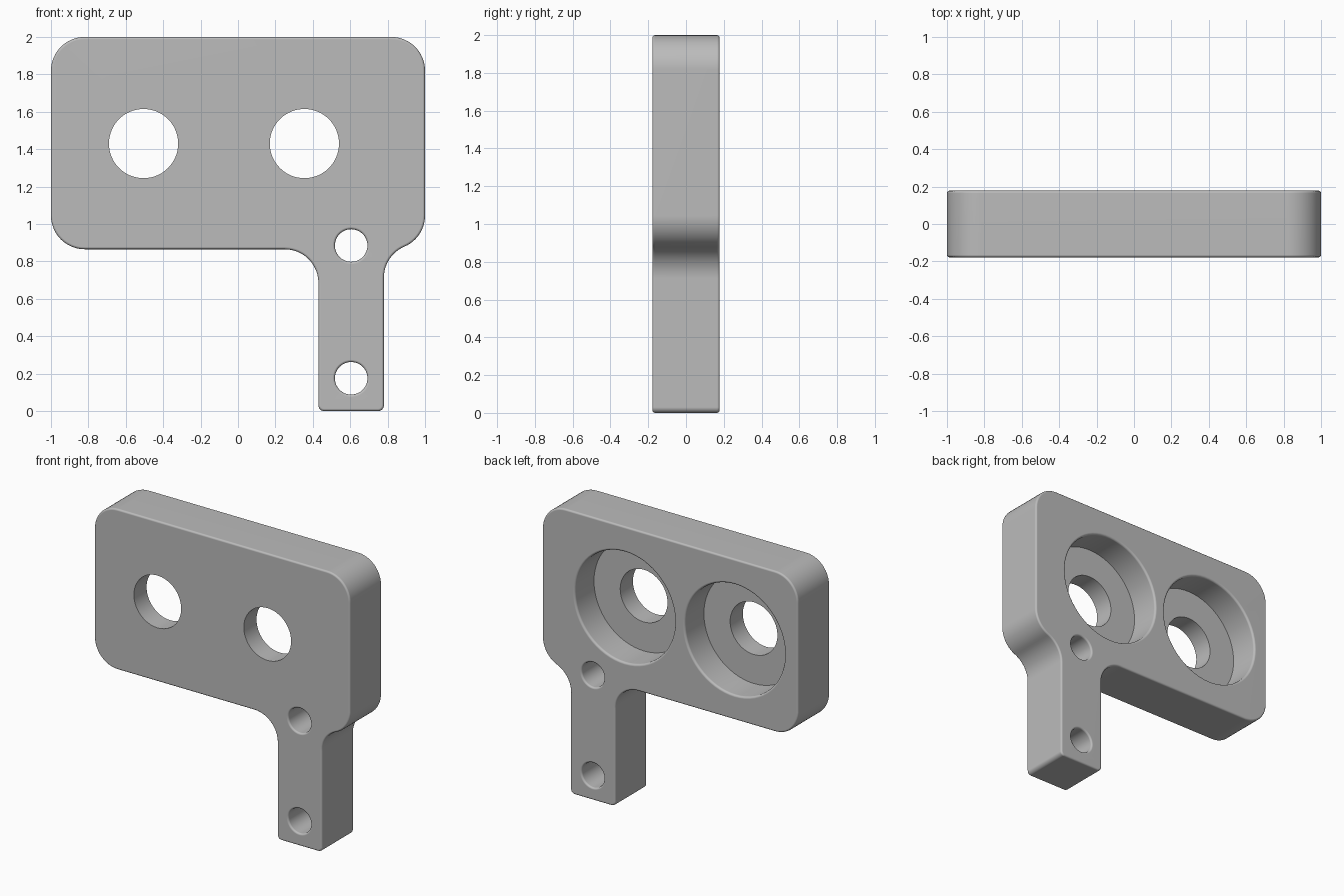
import bpy, bmesh, math
from mathutils import Matrix, Vector

cube = bpy.data.objects.get("Cube")
if cube:
    bpy.data.objects.remove(cube, do_unlink=True)

HALF = 0.178      # half thickness of the plate
R = 0.18          # big corner and fillet radius
LOW = 0.865       # underside of the wide plate
STEM_L, STEM_R = 0.43, 0.78

grey = bpy.data.materials.new("plain grey")
grey.use_nodes = True
COLOR = (0.5, 0.5, 0.5, 1)
grey.diffuse_color = COLOR
grey.node_tree.nodes["Principled BSDF"].inputs["Base Color"].default_value = COLOR


def arc(cx, cz, r, a0, a1, n=12):
    angles = [math.radians(a0 + (a1 - a0) * i / n) for i in range(n + 1)]
    return [(cx + r * math.cos(a), cz + r * math.sin(a)) for a in angles]


def make_object(name, bm):
    bmesh.ops.recalc_face_normals(bm, faces=bm.faces)
    mesh = bpy.data.meshes.new(name)
    bm.to_mesh(mesh)
    bm.free()
    mesh.materials.append(grey)
    obj = bpy.data.objects.new(name, mesh)
    bpy.context.collection.objects.link(obj)
    return obj


def flare(r, f, n=4):
    """Rounded mouth of a bore at the back face, running outwards."""
    steps = [math.pi / 2 * i / n for i in range(n + 1)]
    pts = [(r + f * (1 - math.cos(a)), HALF - f + f * math.sin(a)) for a in steps]
    return pts + [(r + f, HALF + 0.1)]


def lathe(name, profile, x, z, n=64):
    """Solid of revolution about the y axis, from (radius, y) points."""
    pts = [(0, profile[0][1])] + profile + [(0, profile[-1][1])]
    bm = bmesh.new()
    verts = [bm.verts.new((r, y, 0)) for r, y in pts]
    edges = [bm.edges.new(pair) for pair in zip(verts, verts[1:])]
    bmesh.ops.spin(bm, geom=verts + edges, cent=(0, 0, 0), axis=(0, 1, 0),
                   angle=math.tau, steps=n, use_merge=True)
    bmesh.ops.remove_doubles(bm, verts=bm.verts, dist=1e-5)
    bmesh.ops.transform(bm, matrix=Matrix.Translation((x, 0, z)), verts=bm.verts)
    obj = make_object(name, bm)
    obj.hide_render = True
    return obj


# Outline of plate and stem; the right fillet is tangent to the plate corner
dx = STEM_R + R - (1 - R)
dz = math.sqrt((2 * R) ** 2 - dx ** 2)
tangent = math.degrees(math.atan2(dz, dx))
mid = LOW + R
s = 0.03
outline = (arc(STEM_L + s, s, s, 180, 270, 6)
           + arc(STEM_R - s, s, s, 270, 360, 6)
           + arc(STEM_R + R, mid - dz, R, 180, 180 - tangent)
           + arc(1 - R, mid, R, -tangent, 0)
           + arc(1 - R, 2 - R, R, 0, 90)
           + arc(R - 1, 2 - R, R, 90, 180)
           + arc(R - 1, mid, R, 180, 270)
           + arc(STEM_L - R, LOW - R, R, 90, 0))
points = [p for i, p in enumerate(outline) if math.dist(p, outline[i - 1]) > 1e-4]

bm = bmesh.new()
face = bm.faces.new([bm.verts.new((x, -HALF, z)) for x, z in points])
new = bmesh.ops.extrude_face_region(bm, geom=[face], use_keep_orig=True)["geom"]
bmesh.ops.translate(bm, vec=Vector((0, 2 * HALF, 0)),
                    verts=[v for v in new if isinstance(v, bmesh.types.BMVert)])
bracket = make_object("bracket_plate", bm)

# Soft rim on both faces
rim = bracket.modifiers.new("rim", "BEVEL")
rim.width = 0.013
rim.segments = 3
rim.limit_method = "ANGLE"
rim.angle_limit = math.radians(50)

# Counterbored holes, recessed from the back
cutters = []
floor = HALF - 0.214
for x in (-0.505, 0.355):
    profile = [(0.185, -HALF - 0.1), (0.185, floor), (0.39, floor)] + flare(0.39, 0.015)
    cutters.append(lathe("counterbore_cutter", profile, x, 1.43))

# Small screw holes with rounded mouths on both sides
for z in (0.885, 0.175):
    back = flare(0.087, 0.013)
    front = [(r, -y) for r, y in reversed(back)]
    cutters.append(lathe("screw_hole_cutter", front + back, 0.605, z, 48))

for cutter in cutters:
    cut = bracket.modifiers.new("cut", "BOOLEAN")
    cut.operation = "DIFFERENCE"
    cut.solver = "EXACT"
    cut.object = cutter

# Bake the cuts and drop the helpers
graph = bpy.context.evaluated_depsgraph_get()
baked = bpy.data.meshes.new_from_object(bracket.evaluated_get(graph))
bracket.modifiers.clear()
bracket.data = baked
for cutter in cutters:
    bpy.data.objects.remove(cutter, do_unlink=True)

# Smooth curves, keep hard edges and flat faces
bpy.ops.object.select_all(action="DESELECT")
bracket.select_set(True)
bpy.context.view_layer.objects.active = bracket
bpy.ops.object.shade_smooth_by_angle(angle=math.radians(35))
weighted = bracket.modifiers.new("even_normals", "WEIGHTED_NORMAL")
weighted.keep_sharp = True
